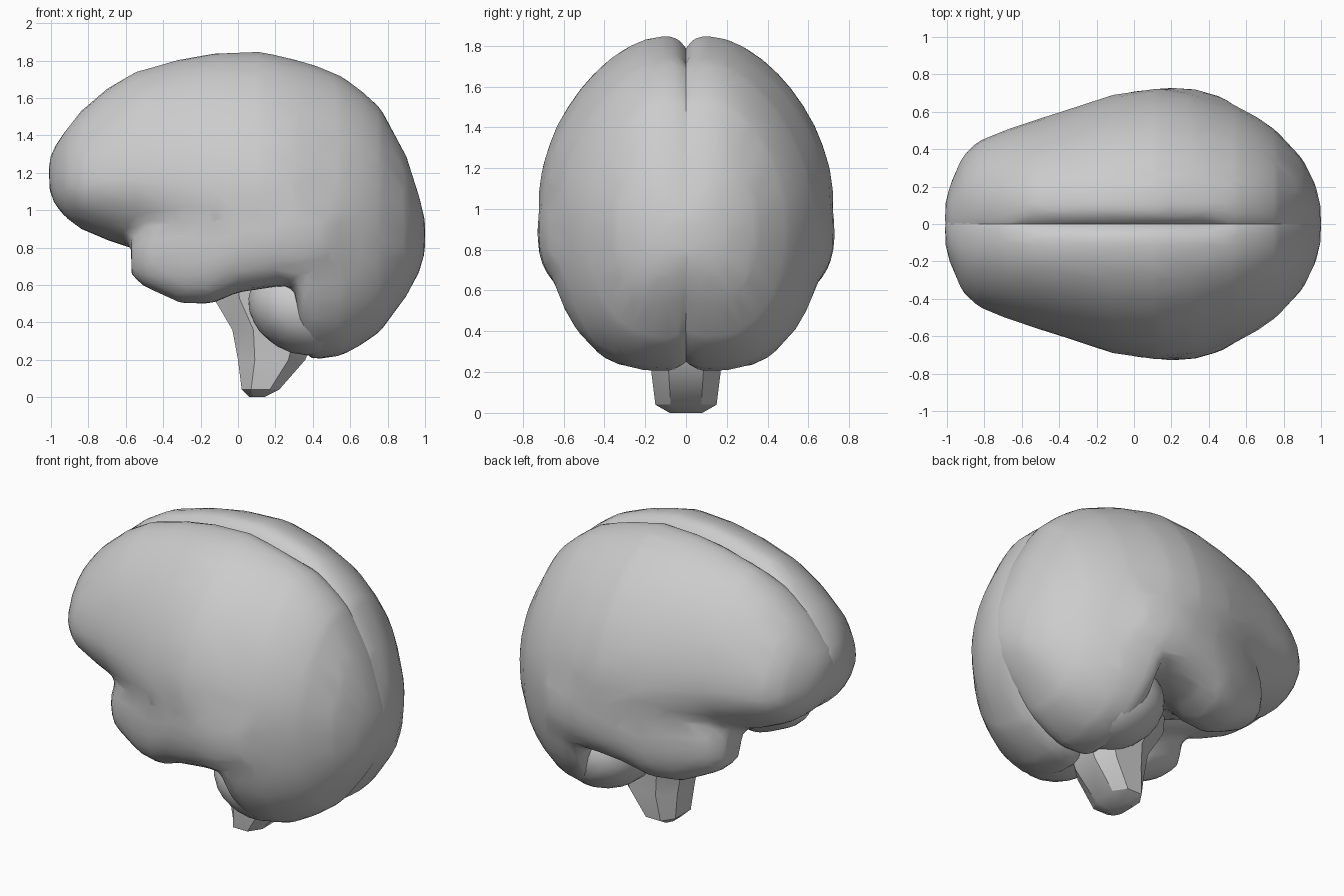
import bpy, bmesh, math
from mathutils import Matrix, Vector

cube = bpy.data.objects.get("Cube")
if cube:
    bpy.data.objects.remove(cube, do_unlink=True)

grey = bpy.data.materials.new("soft grey")
grey.use_nodes = True
tone = (0.6, 0.6, 0.6, 1)
grey.diffuse_color = tone
grey.node_tree.nodes["Principled BSDF"].inputs["Base Color"].default_value = tone


def loft(bm, rings):
    """Skin a list of point rings and cap both ends."""
    loops = [[bm.verts.new(p) for p in ring] for ring in rings]
    n = len(loops[0])
    for a, b in zip(loops, loops[1:]):
        for i in range(n):
            j = (i + 1) % n
            bm.faces.new((a[i], a[j], b[j], b[i]))
    bm.faces.new(loops[0])
    bm.faces.new(loops[-1])


def ellipsoid(bm, centre, radii, tilt):
    m = (Matrix.Translation(centre) @ Matrix.Rotation(tilt, 4, 'Y')
         @ Matrix.Diagonal((*radii, 1)))
    bmesh.ops.create_icosphere(bm, subdivisions=3, radius=1, matrix=m)


def finish(name, bm, ratio=None):
    """Fuse the lumps into one skin, thin it out and shade it."""
    bmesh.ops.recalc_face_normals(bm, faces=bm.faces[:])
    mesh = bpy.data.meshes.new(name)
    bm.to_mesh(mesh)
    bm.free()
    obj = bpy.data.objects.new(name, mesh)
    bpy.context.collection.objects.link(obj)
    if ratio:
        fuse = obj.modifiers.new("fuse", 'REMESH')
        fuse.mode = 'VOXEL'
        fuse.voxel_size = .03
        soft = obj.modifiers.new("soften", 'SMOOTH')
        soft.iterations = 5
        thin = obj.modifiers.new("thin", 'DECIMATE')
        thin.ratio = ratio
        graph = bpy.context.evaluated_depsgraph_get()
        baked = bpy.data.meshes.new_from_object(obj.evaluated_get(graph))
        obj.modifiers.clear()
        obj.data = baked
    obj.data.materials.clear()
    obj.data.materials.append(grey)
    bpy.ops.object.select_all(action='DESELECT')
    obj.select_set(True)
    bpy.context.view_layer.objects.active = obj
    bpy.ops.object.shade_smooth_by_angle(angle=math.radians(32))


# Cerebrum stations along its length: x, underside, crown, half width
STATIONS = [
    (-1.01, 1.11, 1.27, .12), (-.98, 1.03, 1.34, .22), (-.92, .96, 1.43, .36),
    (-.84, .9, 1.53, .44), (-.7, .84, 1.65, .5), (-.55, .79, 1.74, .55),
    (-.3, .7, 1.81, .63), (-.12, .63, 1.84, .69), (.12, .59, 1.85, .725),
    (.29, .55, 1.81, .71), (.33, .26, 1.8, .7), (.4, .2, 1.78, .68),
    (.55, .22, 1.72, .63), (.66, .28, 1.64, .57), (.76, .35, 1.55, .5),
    (.9, .54, 1.29, .35), (.97, .67, 1.07, .21), (1.0, .78, .95, .09)]

# Temporal lobe stations: x, underside, top, inner and outer edge
TEMPORAL = [
    (-.57, .65, .85, .26, .44), (-.5, .59, .95, .2, .52), (-.3, .5, 1.1, .16, .61),
    (-.14, .5, 1.15, .16, .67), (0, .56, 1.2, .18, .71), (.2, .59, 1.2, .2, .73),
    (.33, .6, 1.15, .25, .72), (.5, .64, 1.1, .3, .67)]


def unit(t, power):
    """Point on a unit superellipse."""
    c, s = math.cos(t), math.sin(t)
    r = (abs(c) ** power + abs(s) ** power) ** (-1 / power)
    return c * r, s * r


def cerebrum_ring(x, low, high, width, side, n=40):
    """Rounded cross-section whose inner side overlaps the midline."""
    ridge = min(.11, width * .4)
    mid = low + (high - low) * (.38 if x < .3 else .5)
    inner = ridge * (1.7 if -.6 < x < .5 else 2.2)
    under = 1.9 if x < -.5 else 2.4
    ring = []
    for i in range(n):
        t = math.tau * i / n
        c, s = unit(t, 3 if math.cos(t) < 0 else (1.7 if math.sin(t) > 0 else under))
        ring.append(Vector((x, side * (ridge + c * (width - ridge if c > 0 else inner)),
                            mid + s * (high - mid if s > 0 else mid - low))))
    return ring


def temporal_ring(x, low, high, inner, outer, side, n=24):
    ring = []
    for i in range(n):
        c, s = unit(math.tau * i / n, 2.6)
        ring.append(Vector((x, side * ((inner + outer) + c * (outer - inner)) / 2,
                            ((low + high) + s * (high - low)) / 2)))
    return ring


# Hemispheres, each with its temporal lobe
for side, label in ((1, "left"), (-1, "right")):
    bm = bmesh.new()
    loft(bm, [cerebrum_ring(*s, side) for s in STATIONS])
    loft(bm, [temporal_ring(*s, side) for s in TEMPORAL])
    finish(label + "_hemisphere", bm, .1)

# Cerebellum tucked under the back
bm = bmesh.new()
for side in (1, -1):
    ellipsoid(bm, (.34, side * .23, .47), (.3, .29, .24), math.radians(25))
finish("cerebellum", bm, .15)

# Brain stem: height, front x, back x, half width
bm = bmesh.new()
rings = []
for z, x0, x1, w in ((0, .06, .14, .08), (.04, .02, .22, .15), (.2, 0, .36, .17),
                     (.36, -.03, .42, .17), (.53, -.13, .42, .2), (.72, -.15, .4, .2)):
    cx, rx = (x0 + x1) / 2, (x1 - x0) / 2
    rings.append([(cx + rx * a, w * b, z) for a, b in (
        (1, .5), (.5, 1), (-.5, 1), (-1, .5), (-1, -.5), (-.5, -1), (.5, -1), (1, -.5))])
loft(bm, rings)
finish("brain_stem", bm)
